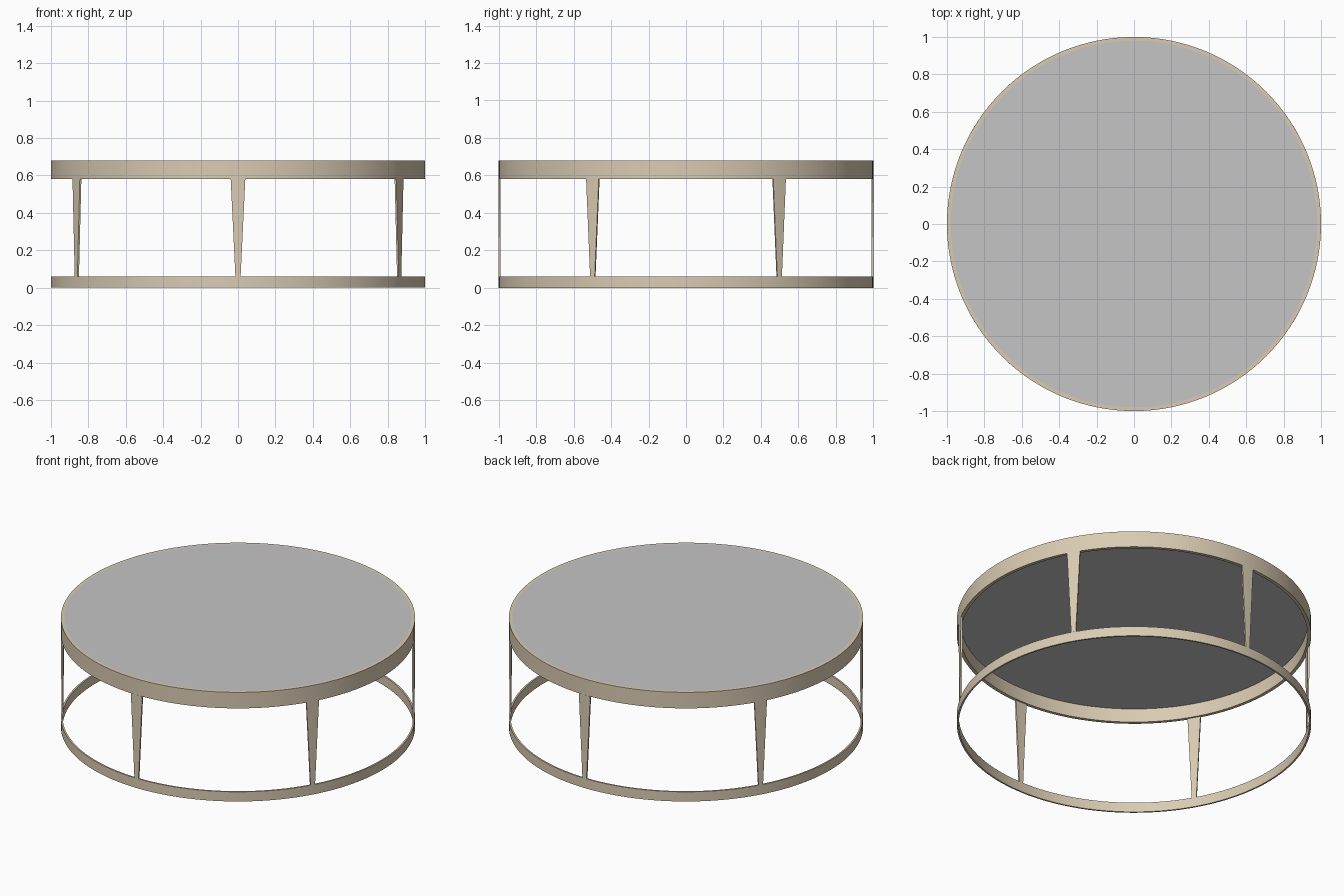
import bpy, bmesh
from math import cos, sin, pi, radians

cube = bpy.data.objects.get("Cube")
if cube:
    bpy.data.objects.remove(cube, do_unlink=True)

SIDES = 128
RADIUS = 1.0
WALL = 0.01


def material(name, color):
    mat = bpy.data.materials.new(name)
    mat.use_nodes = True
    mat.diffuse_color = color
    mat.node_tree.nodes["Principled BSDF"].inputs["Base Color"].default_value = color
    return mat


champagne = material("champagne metal", (0.70, 0.60, 0.45, 1))
grey = material("grey top", (0.56, 0.56, 0.56, 1))


def finish(name, bm, mat):
    bmesh.ops.recalc_face_normals(bm, faces=bm.faces)
    mesh = bpy.data.meshes.new(name)
    bm.to_mesh(mesh)
    bm.free()
    mesh.materials.append(mat)
    obj = bpy.data.objects.new(name, mesh)
    bpy.context.collection.objects.link(obj)
    bpy.ops.object.select_all(action="DESELECT")
    bpy.context.view_layer.objects.active = obj
    obj.select_set(True)
    bpy.ops.object.shade_smooth_by_angle(angle=radians(30))
    return obj


def hoop(name, z0, z1, wall):
    """Rectangular section swept round the vertical axis."""
    bm = bmesh.new()
    inner = RADIUS - wall
    section = [(inner, z0), (RADIUS, z0), (RADIUS, z1), (inner, z1)]
    rows = []
    for i in range(SIDES):
        a = 2 * pi * i / SIDES
        rows.append([bm.verts.new((r * cos(a), r * sin(a), z)) for r, z in section])
    for i, row in enumerate(rows):
        nxt = rows[(i + 1) % SIDES]
        for j in range(4):
            k = (j + 1) % 4
            bm.faces.new((row[j], nxt[j], nxt[k], row[k]))
    return finish(name, bm, champagne)


def leg(name, angle, z0, z1, half_bottom, half_top):
    """Tapered strip that follows the curve of the hoops."""
    bm = bmesh.new()
    columns = []
    for t in (-1, -0.5, 0, 0.5, 1):
        ring = []
        for r, z, half in ((RADIUS - WALL, z0, half_bottom), (RADIUS, z0, half_bottom),
                           (RADIUS, z1, half_top), (RADIUS - WALL, z1, half_top)):
            a = angle + t * half
            ring.append(bm.verts.new((r * cos(a), r * sin(a), z)))
        columns.append(ring)
    for left, right in zip(columns, columns[1:]):
        for j in range(4):
            k = (j + 1) % 4
            bm.faces.new((left[j], right[j], right[k], left[k]))
    bm.faces.new(columns[0])
    bm.faces.new(columns[-1])
    return finish(name, bm, champagne)


# Upper apron and lower base hoop
hoop("top_rim", 0.58, 0.68, 0.02)
hoop("base_ring", 0, 0.06, WALL)

# Inset table top
bm = bmesh.new()
bmesh.ops.create_cone(bm, cap_ends=True, segments=SIDES, radius1=0.98, radius2=0.98, depth=0.015)
bmesh.ops.translate(bm, verts=bm.verts, vec=(0, 0, 0.6725))
finish("table_top", bm, grey)

# Six tapered legs, one at the centre of the front
for i in range(6):
    leg(f"leg_{i + 1}", radians(60 * i - 90), 0.06, 0.58, 0.014, 0.039)
